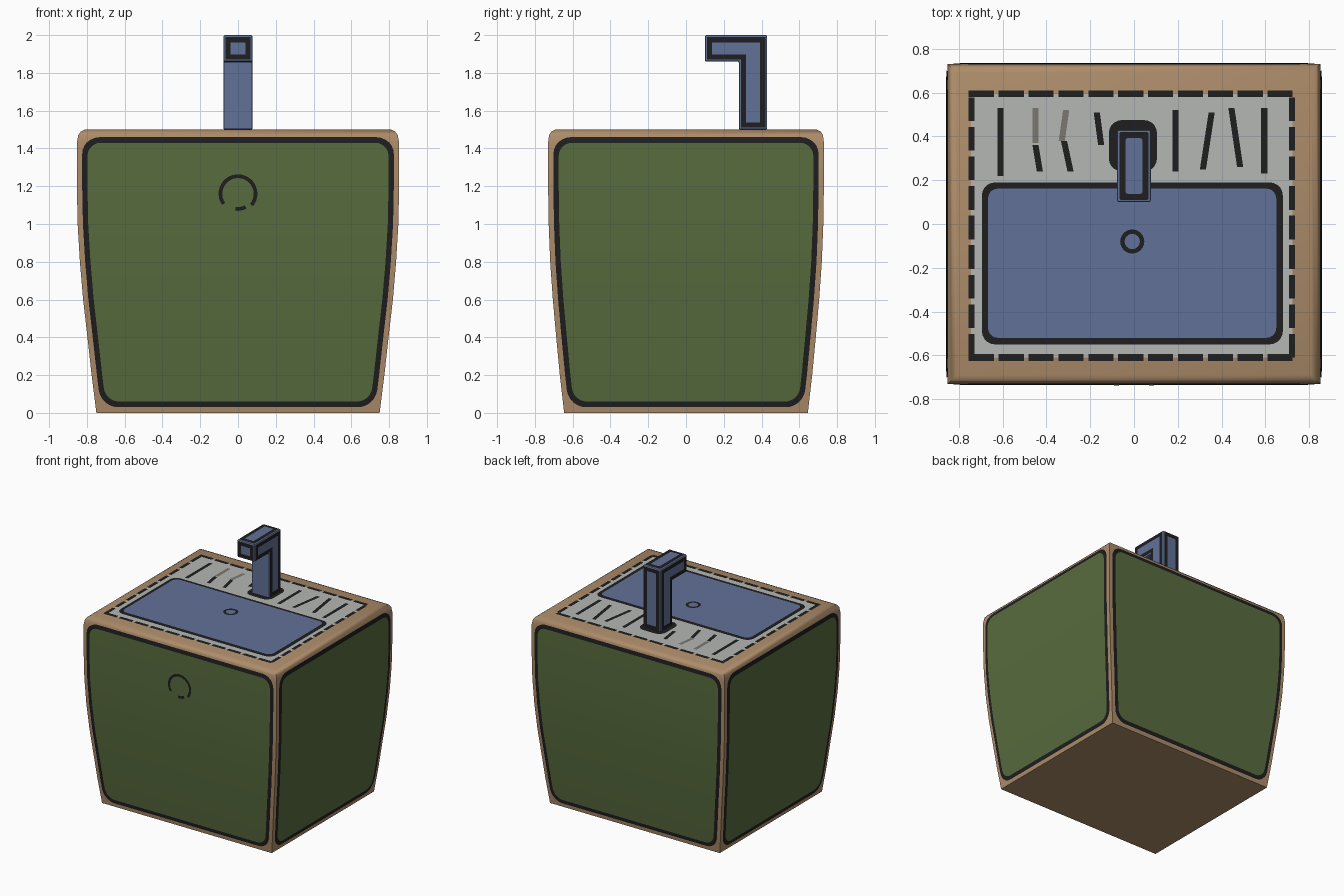
import bpy, math

if "Cube" in bpy.data.objects:
    bpy.data.objects.remove(bpy.data.objects["Cube"])


def material(name, rgb):
    m = bpy.data.materials.new(name)
    m.diffuse_color = (*rgb, 1)
    m.use_nodes = True
    m.node_tree.nodes["Principled BSDF"].inputs["Base Color"].default_value = m.diffuse_color
    return m


WOOD = material("tan wood", (0.42, 0.265, 0.145))
GREEN = material("moss green", (0.098, 0.15, 0.048))
BLUE = material("slate blue", (0.12, 0.165, 0.315))
GREY = material("light grey", (0.46, 0.475, 0.46))
DARK = material("ink black", (0.013, 0.013, 0.014))
FADED = material("faded ink", (0.2, 0.18, 0.16))


def build(name, verts, faces, mat, smooth=False):
    me = bpy.data.meshes.new(name)
    me.from_pydata(verts, [], faces)
    me.materials.append(mat)
    ob = bpy.data.objects.new(name, me)
    bpy.context.collection.objects.link(ob)
    if smooth:
        bpy.context.view_layer.objects.active = ob
        ob.select_set(True)
        bpy.ops.object.shade_smooth_by_angle(angle=math.radians(40))
        ob.select_set(False)
    return ob


# Cabinet profile: height, half width, half depth
PROFILE = [(0, .75, .645), (.2, .775, .668), (.4, .797, .687), (.6, .82, .705),
           (.8, .837, .719), (1, .849, .727), (1.2, .853, .73), (1.43, .853, .73),
           (1.47, .846, .725), (1.49, .832, .713), (1.5, .81, .69)]


def half(z, k):
    for a, b in zip(PROFILE, PROFILE[1:]):
        if z <= b[0]:
            t = (z - a[0]) / (b[0] - a[0])
            return a[k] + t * (b[k] - a[k])
    return PROFILE[-1][k]


# Cabinet body
verts, faces = [], []
for z, w, d in PROFILE:
    verts += [(-w, -d, z), (w, -d, z), (w, d, z), (-w, d, z)]
n = len(PROFILE)
for i in range(n - 1):
    for j in range(4):
        k = (j + 1) % 4
        faces.append((4 * i + j, 4 * i + k, 4 * i + 4 + k, 4 * i + 4 + j))
faces += [(3, 2, 1, 0), tuple(range(4 * n - 4, 4 * n))]
build("cabinet_body", verts, faces, WOOD, True)


# Rounded painted panels that follow the curved walls
def panel(name, side, margin, z0, z1, r, off, mat):
    zs = {z0, z1} | {p[0] for p in PROFILE if z0 < p[0] < z1}
    for i in range(1, 7):
        d = r * (1 - math.cos(i * math.pi / 12))
        zs |= {z0 + d, z1 - d}
    verts, faces = [], []
    for z in sorted(zs):
        w, d = half(z, 1), half(z, 2)
        if side in ("right", "left"):
            w, d = d, w
        q = max(0, r - min(z - z0, z1 - z))
        u = w - margin - r + math.sqrt(max(0, r * r - q * q))
        for s in (-u, u):
            verts.append({"front": (s, -d - off, z), "back": (-s, d + off, z),
                          "right": (d + off, s, z), "left": (-d - off, -s, z)}[side])
    for i in range(0, len(verts) - 2, 2):
        faces.append((i, i + 1, i + 3, i + 2))
    build(name, verts, faces, mat, True)


for side in ("front", "right", "back", "left"):
    panel(side + "_panel_outline", side, .028, .03, 1.46, .09, .003, DARK)
    panel(side + "_panel", side, .056, .06, 1.43, .07, .006, GREEN)


# Flat plates on the top
def round_rect(x0, x1, y0, y1, r, z):
    pts = []
    for cx, cy, a0 in ((x1 - r, y1 - r, 0), (x0 + r, y1 - r, 90),
                       (x0 + r, y0 + r, 180), (x1 - r, y0 + r, 270)):
        for i in range(6):
            a = math.radians(a0 + 18 * i)
            pts.append((cx + r * math.cos(a), cy + r * math.sin(a), z))
    return pts


def plate(name, pts, mat):
    return build(name, pts, [tuple(range(len(pts)))], mat)


plate("counter_top", round_rect(-.745, .725, -.61, .595, .01, 1.502), GREY)
plate("basin_outline", round_rect(-.695, .68, -.55, .19, .06, 1.504), DARK)
plate("basin_water", round_rect(-.667, .65, -.52, .162, .045, 1.507), BLUE)
plate("tap_base_shadow", round_rect(-.115, .105, .24, .475, .06, 1.505), DARK)


# Dashed border round the counter
verts, faces = [], []


def quad(x0, y0, x1, y1, z=1.504):
    k = len(verts)
    verts.extend([(x0, y0, z), (x1, y0, z), (x1, y1, z), (x0, y1, z)])
    faces.append((k, k + 1, k + 2, k + 3))


for i in range(11):
    x = -.755 + i * .1365
    for y in (-.61, .595):
        quad(x, y - .015, x + .115, y + .015)
for i in range(9):
    y = -.61 + i * .135
    for x in (-.742, .722):
        quad(x - .014, y, x + .014, y + .108)
build("counter_dashes", verts, faces, DARK)

# Drainer grooves: x, start, end, lean
for i, (x, a, b, lean, m) in enumerate([
        (-.61, .22, .53, 0, DARK), (-.45, .37, .53, 0, FADED), (-.44, .24, .36, .01, DARK),
        (-.32, .38, .52, -.01, FADED), (-.305, .24, .38, .015, DARK), (-.16, .36, .51, .01, DARK),
        (.19, .24, .52, 0, DARK), (.335, .25, .51, -.02, DARK),
        (.465, .26, .53, .02, DARK), (.595, .23, .53, 0, DARK)]):
    w = .014
    plate("drainer_groove_%d" % (i + 1),
          [(x - w + lean, a, 1.504), (x + w + lean, a, 1.504),
           (x + w - lean, b, 1.504), (x - w - lean, b, 1.504)], m)


# Painted rings: drain and door knob
def ring(name, place, r0, r1, a0, a1):
    verts = []
    for i in range(25):
        a = math.radians(a0 + (a1 - a0) * i / 24)
        verts += [place(r * math.cos(a), r * math.sin(a)) for r in (r0, r1)]
    build(name, verts, [(i, i + 1, i + 3, i + 2) for i in range(0, 48, 2)], DARK)


ring("drain_ring", lambda u, v: (u - .008, v - .08, 1.509), .035, .055, 0, 360)
ring("knob_ring", lambda u, v: (u, -half(v + 1.16, 2) - .008, v + 1.16), .083, .103, -40, 215)
ring("knob_ring_lower", lambda u, v: (u, -half(v + 1.16, 2) - .008, v + 1.16), .07, .09, 260, 300)


# Tap: an L profile extruded sideways
def ell(i):
    return [(.28 + i, 1.5 + i), (.43 - i, 1.5 + i), (.43 - i, 2 - i),
            (.10 + i, 2 - i), (.10 + i, 1.86 + i), (.28 + i, 1.86 + i)]


T = .077
verts = [(x, y, z) for x in (-T, T) for y, z in ell(0)]
faces = [tuple(range(5, -1, -1)), tuple(range(6, 12))]
faces += [(i, (i + 1) % 6, 6 + (i + 1) % 6, 6 + i) for i in range(6)]
tap = build("tap", verts, faces, BLUE)
bev = tap.modifiers.new("soft_edges", "BEVEL")
bev.width, bev.segments = .008, 2

# Tap painted outlines, dark plate with a blue centre
for inset, off, label, mat in ((.01, .002, "outline", DARK), (.038, .004, "centre", BLUE)):
    for s, side in ((1, "right"), (-1, "left")):
        pts = [(s * (T + off), y, z) for y, z in ell(inset)]
        plate("tap_%s_%s" % (side, label), pts if s > 0 else pts[::-1], mat)
    u = T - inset
    plate("tap_top_" + label, round_rect(-u, u, .10 + inset, .43 - inset, .01, 2 + off - .004), mat)
    plate("tap_back_" + label, [(u, .43 + off, 1.5 + inset), (-u, .43 + off, 1.5 + inset),
                                (-u, .43 + off, 2 - inset), (u, .43 + off, 2 - inset)], mat)
    plate("tap_tip_" + label, [(-u, .10 - off, 1.86 + inset), (u, .10 - off, 1.86 + inset),
                               (u, .10 - off, 2 - inset), (-u, .10 - off, 2 - inset)], mat)
for ob in bpy.data.objects:
    if ob.name.startswith("tap_top_"):
        ob.location.z += .003
